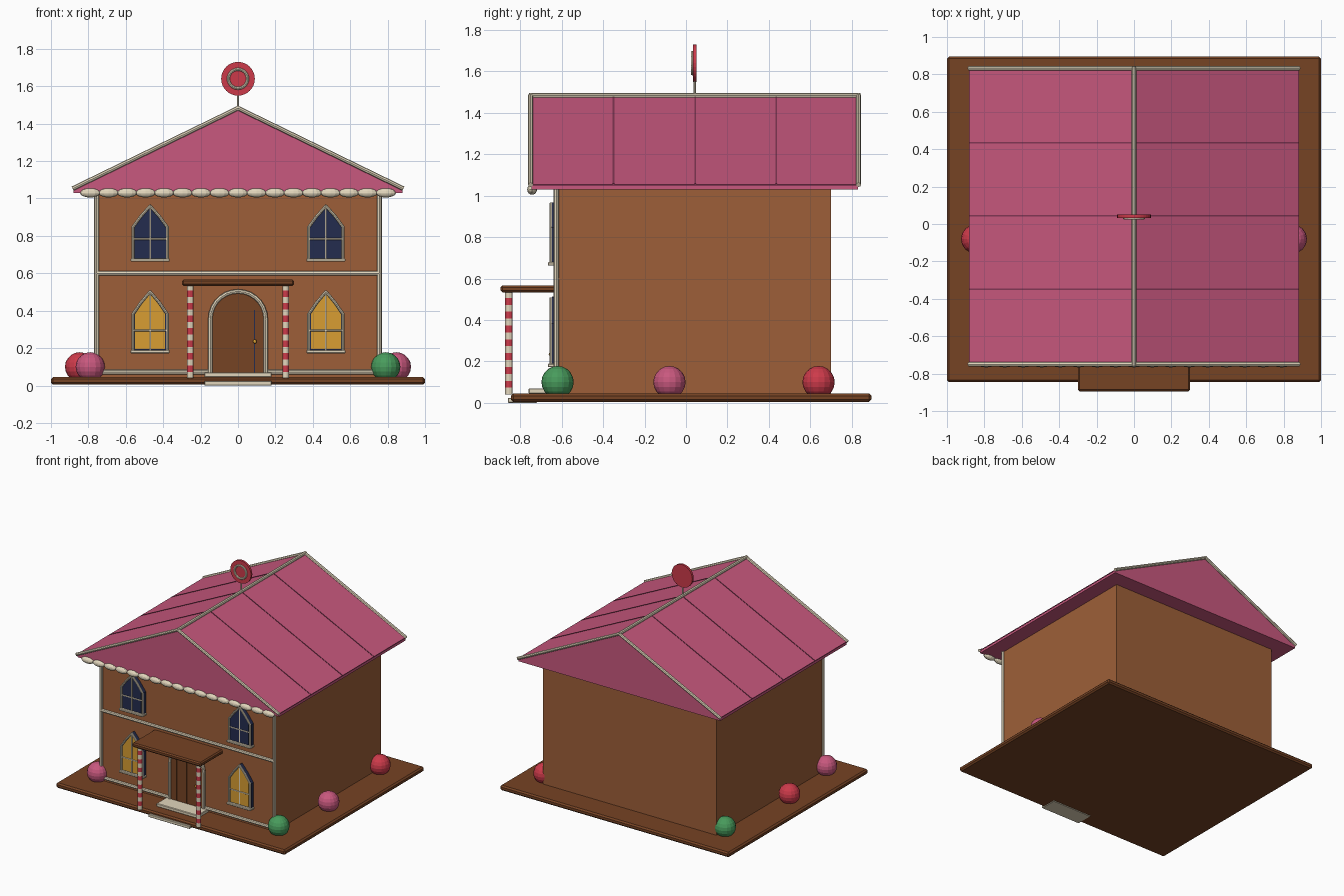
import bpy, bmesh, math
from mathutils import Vector, Matrix

if "Cube" in bpy.data.objects:
    bpy.data.objects.remove(bpy.data.objects["Cube"])


def srgb(r, g, b):
    f = lambda c: c / 12.92 if c <= 0.04045 else ((c + 0.055) / 1.055) ** 2.4
    return [f(c / 255) for c in (r, g, b)] + [1]


def material(name, rgb):
    m = bpy.data.materials.new(name)
    m.diffuse_color = srgb(*rgb)
    m.use_nodes = True
    m.node_tree.nodes["Principled BSDF"].inputs["Base Color"].default_value = m.diffuse_color
    return m


GINGER = material("gingerbread", (157, 95, 56))
CHOC = material("chocolate", (118, 67, 36))
PINK = material("pink icing", (200, 88, 126))
SEAM = material("dark pink seam", (130, 54, 84))
CREAM = material("cream icing", (226, 214, 188))
RED = material("candy red", (204, 58, 74))
GREEN = material("candy green", (72, 155, 92))
NAVY = material("navy glass", (36, 44, 78))
GOLD = material("golden glass", (216, 158, 50))


def finish(name, bm, *mats):
    me = bpy.data.meshes.new(name)
    bmesh.ops.recalc_face_normals(bm, faces=bm.faces)
    bm.to_mesh(me)
    bm.free()
    for m in mats:
        me.materials.append(m)
    ob = bpy.data.objects.new(name, me)
    bpy.context.collection.objects.link(ob)
    return ob


def box(name, lo, hi, mat, bevel=0.0):
    lo, hi = Vector(lo), Vector(hi)
    bm = bmesh.new()
    bmesh.ops.create_cube(bm, size=1)
    for v in bm.verts:
        v.co = (lo + hi) / 2 + v.co * (hi - lo)
    if bevel:
        bmesh.ops.bevel(bm, geom=bm.edges[:], offset=bevel, segments=1, affect='EDGES')
    return finish(name, bm, mat)


def prism(name, outline, y0, y1, mat):
    """Extrude an (x, z) outline along y."""
    bm = bmesh.new()
    f = bm.faces.new([bm.verts.new((x, y0, z)) for x, z in outline])
    ex = bmesh.ops.extrude_face_region(bm, geom=[f])
    for v in ex["geom"]:
        if isinstance(v, bmesh.types.BMVert):
            v.co.y = y1
    return finish(name, bm, mat)


def rods(name, points, r, mat, closed=False, sides=8):
    """Round icing rods joined end to end along a path."""
    bm = bmesh.new()
    pts = [Vector(p) for p in points]
    pairs = list(zip(pts, pts[1:] + pts[:1]))
    for a, b in pairs if closed else pairs[:-1]:
        d = b - a
        rot = d.to_track_quat('Z', 'Y').to_matrix().to_4x4()
        length = d.length + (r * 0.8 if len(pts) > 2 else 0)
        bmesh.ops.create_cone(bm, cap_ends=True, segments=sides, radius1=r, radius2=r,
                              depth=length, matrix=Matrix.Translation((a + b) / 2) @ rot)
    return finish(name, bm, mat)


def ball(name, loc, size, mat, u=16, v=10):
    bm = bmesh.new()
    bmesh.ops.create_uvsphere(bm, u_segments=u, v_segments=v, radius=1,
                              matrix=Matrix.Translation(loc) @ Matrix.Diagonal((*size, 1)))
    return finish(name, bm, mat)


# Base board, house body and steps
box("base_board", (-1, -0.845, 0.005), (1, 0.895, 0.045), CHOC, 0.011)
box("house_body", (-0.757, -0.62, 0.04), (0.757, 0.70, 1.04), GINGER)
box("lower_step", (-0.18, -0.86, 0), (0.18, -0.72, 0.024), CREAM, 0.003)
box("upper_step", (-0.18, -0.76, 0.044), (0.18, -0.62, 0.07), CREAM, 0.004)

# Roof with panel seams
EAVE, APEX, HALF = 1.055, 1.48, 0.88
prism("roof", [(-HALF, 1.03), (HALF, 1.03), (HALF, EAVE), (0, APEX), (-HALF, EAVE)],
      -0.745, 0.83, PINK)
for i, y in enumerate((-0.35, 0.045, 0.435)):
    prism(f"roof_seam_{i}", [(-HALF, EAVE - 0.005), (0, APEX - 0.005), (HALF, EAVE - 0.005),
                             (HALF, EAVE + 0.003), (0, APEX + 0.003), (-HALF, EAVE + 0.003)],
          y - 0.004, y + 0.004, SEAM)
for s in (-1, 1):
    box("eave_seam", (s * HALF - 0.002, -0.745, 1.048), (s * HALF + 0.002, 0.83, 1.055), SEAM)

# Cream roof trim and icing drops
rods("ridge_trim", [(0, -0.757, APEX + 0.003), (0, 0.842, APEX + 0.003)], 0.013, CREAM)
for label, y in (("front", -0.75), ("back", 0.833)):
    rods(f"{label}_gable_trim", [(-HALF, y, EAVE), (0, y, APEX + 0.003), (HALF, y, EAVE)],
         0.012, CREAM)
for i in range(17):
    ball(f"icing_drop_{i}", ((i - 8) * 0.0988, -0.743, 1.03), (0.054, 0.024, 0.025), CREAM, 12, 8)

# Front wall trim
for s in (-1, 1):
    rods("corner_trim", [(s * 0.756, -0.626, 0.05), (s * 0.756, -0.626, 1.03)], 0.013, CREAM)
for label, z in (("floor", 0.60), ("bottom", 0.072)):
    rods(f"{label}_band", [(-0.76, -0.626, z), (0.76, -0.626, z)], 0.013, CREAM)


# Pointed windows
def window(x, z, h, shoulder, glass):
    def outline(inset):
        w = 0.092 - inset
        return [(x - w, z + inset), (x + w, z + inset), (x + w, z + shoulder),
                (x + w * 0.55, z + shoulder + (h - shoulder - inset) * 0.5),
                (x, z + h - inset), (x - w * 0.55, z + shoulder + (h - shoulder - inset) * 0.5),
                (x - w, z + shoulder)]
    prism("window_backing", outline(-0.008), -0.61, -0.648, NAVY)
    prism("window_glass", outline(0.012), -0.645, -0.652, glass)
    rods("window_frame", [(px, -0.652, pz) for px, pz in outline(0)], 0.008, CREAM, True)
    rods("window_mullion", [(x, -0.653, z), (x, -0.653, z + h)], 0.005, CREAM, sides=6)
    rods("window_crossbar", [(x - 0.09, -0.653, z + 0.112), (x + 0.09, -0.653, z + 0.112)],
         0.005, CREAM, sides=6)
    box("window_sill", (x - 0.105, -0.667, z - 0.01), (x + 0.105, -0.615, z + 0.008), CREAM, 0.004)


for s in (-1, 1):
    window(s * 0.47, 0.182, 0.32, 0.20, GOLD)
    window(s * 0.47, 0.672, 0.288, 0.175, NAVY)


# Arched door with plank grooves and knob
def arch(r):
    return ([(r, 0.06)] + [(r * math.cos(math.pi * i / 14), 0.355 + r * math.sin(math.pi * i / 14))
                           for i in range(15)] + [(-r, 0.06)])


prism("door", arch(0.15), -0.61, -0.64, CHOC)
rods("door_frame", [(x, -0.638, z) for x, z in arch(0.148)], 0.012, CREAM)
for x in (-0.088, 0, 0.088):
    box("door_groove", (x - 0.002, -0.642, 0.07), (x + 0.002, -0.638, 0.405 if x else 0.49),
        NAVY if x > 0 else CHOC)
ball("door_knob", (0.09, -0.652, 0.235), (0.011, 0.011, 0.011), GOLD, 10, 6)

# Porch roof and striped candy posts
box("porch_roof", (-0.30, -0.895, 0.533), (0.30, -0.61, 0.567), CHOC, 0.009)
for s in (-1, 1):
    bm = bmesh.new()
    n, z0, z1 = 15, 0.04, 0.54
    for i in range(n):
        before = set(bm.faces)
        bmesh.ops.create_cone(bm, cap_ends=i in (0, n - 1), segments=12, radius1=0.018, radius2=0.018,
                              depth=(z1 - z0) / n, matrix=Matrix.Translation(
                                  (s * 0.256, -0.855, z0 + (z1 - z0) * (i + 0.5) / n)))
        for f in set(bm.faces) - before:
            f.material_index = i % 2
    finish("candy_post", bm, CREAM, RED)

# Lollipop on the ridge
rods("lollipop_stick", [(0, 0.042, 1.47), (0, 0.042, 1.58)], 0.006, CREAM)
rods("lollipop_disc", [(0, 0.033, 1.64), (0, 0.05, 1.64)], 0.09, RED, sides=32)
ring = [(0.051 * math.cos(math.tau * i / 28), 0.031, 1.64 + 0.051 * math.sin(math.tau * i / 28))
        for i in range(28)]
rods("lollipop_ring", ring, 0.008, CREAM, True)

# Gumdrops around the house
for x, y, mat in ((0.79, -0.62, GREEN), (0.847, -0.08, PINK), (0.79, 0.64, RED),
                  (-0.79, -0.62, PINK), (-0.847, -0.08, RED), (-0.79, 0.64, GREEN)):
    ball("gumdrop", (x, y, 0.10), (0.078, 0.078, 0.078), mat)
